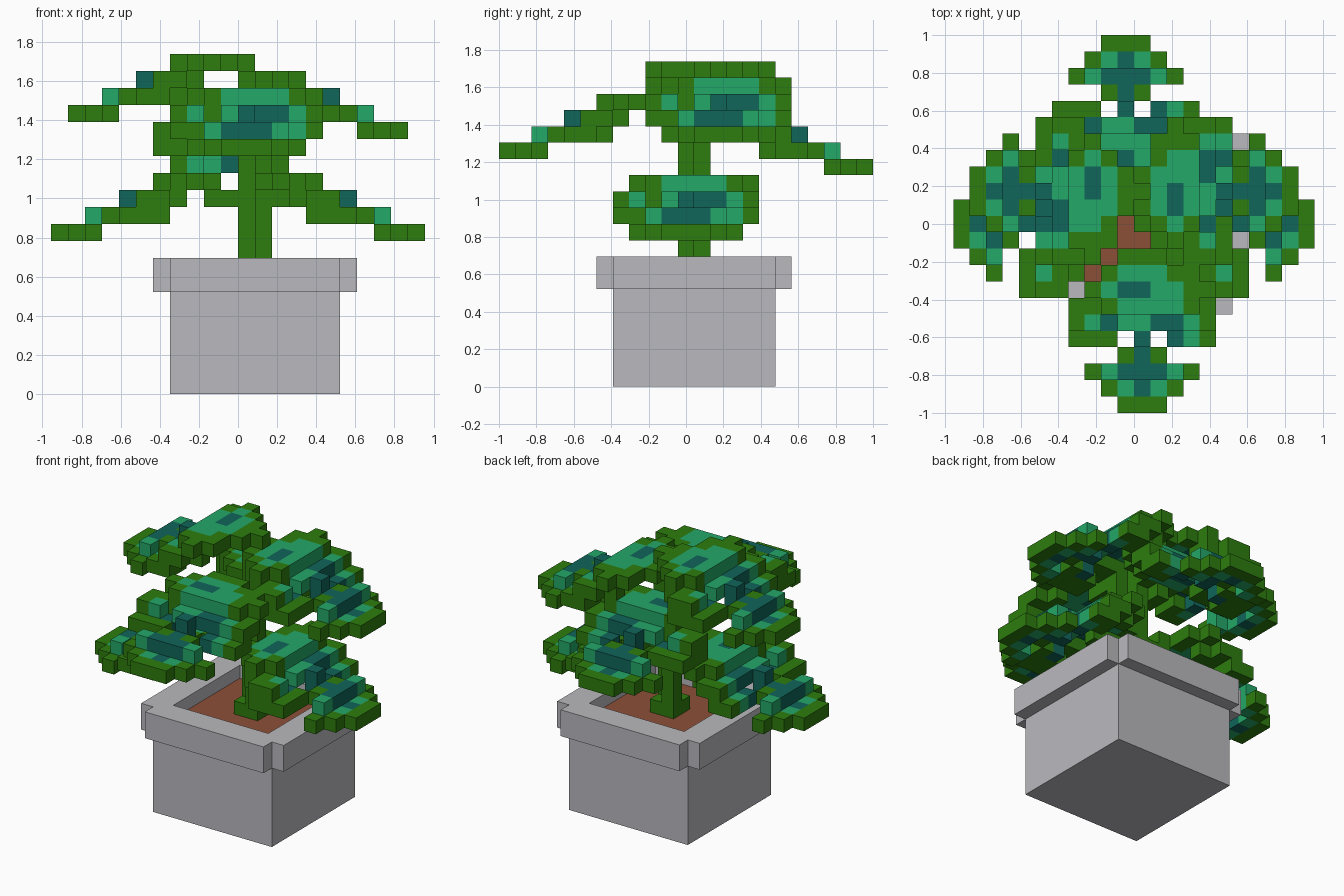
import bpy, bmesh
from mathutils import Vector

cube = bpy.data.objects.get("Cube")
if cube:
    bpy.data.objects.remove(cube, do_unlink=True)

V = 2 / 23                              # size of one block
ORIGIN = Vector((-11 * V, -1.0, 0.0))   # corner of the block grid


def srgb(h):
    out = []
    for k in (0, 2, 4):
        c = int(h[k:k + 2], 16) / 255
        out.append(c / 12.92 if c <= 0.04045 else ((c + 0.055) / 1.055) ** 2.4)
    return (*out, 1.0)


def material(name, h):
    m = bpy.data.materials.new(name)
    m.use_nodes = True
    m.diffuse_color = srgb(h)
    bsdf = next(n for n in m.node_tree.nodes if n.type == 'BSDF_PRINCIPLED')
    bsdf.inputs["Base Color"].default_value = srgb(h)
    bsdf.inputs["Roughness"].default_value = 0.9
    return m


MATS = {
    'G': material("leaf green", "2d7d0e"),
    'L': material("light leaf green", "24a868"),
    'B': material("deep teal", "10665a"),
    'P': material("pot grey", "bab9be"),
    'S': material("soil brown", "8c5038"),
}

# Outward direction and the four corners of each block side
SIDES = []
for axis in range(3):
    for s in (0, 1):
        a, b = (axis + 1) % 3, (axis + 2) % 3
        ring = [(0, 0), (1, 0), (1, 1), (0, 1)]
        if s == 0:
            ring.reverse()
        corners = []
        for p, q in ring:
            c = [0, 0, 0]
            c[axis], c[a], c[b] = s, p, q
            corners.append(tuple(c))
        d = [0, 0, 0]
        d[axis] = 2 * s - 1
        SIDES.append((tuple(d), corners))


def blocks(name, cells):
    """Object from a dict of block position -> colour key, outer faces only."""
    keys = sorted(set(cells.values()))
    me = bpy.data.meshes.new(name)
    for k in keys:
        me.materials.append(MATS[k])
    bm = bmesh.new()
    verts = {}
    for (x, y, z), key in cells.items():
        for d, corners in SIDES:
            if (x + d[0], y + d[1], z + d[2]) in cells:
                continue
            loop = []
            for c in corners:
                p = (x + c[0], y + c[1], z + c[2])
                if p not in verts:
                    verts[p] = bm.verts.new(ORIGIN + Vector(p) * V)
                loop.append(verts[p])
            bm.faces.new(loop).material_index = keys.index(key)
    bm.to_mesh(me)
    bm.free()
    ob = bpy.data.objects.new(name, me)
    bpy.context.collection.objects.link(ob)
    return ob


def box(name, lo, hi, key):
    """Plain box between two grid corners."""
    me = bpy.data.meshes.new(name)
    me.materials.append(MATS[key])
    bm = bmesh.new()
    bmesh.ops.create_cube(bm, size=1)
    lo, hi = Vector(lo), Vector(hi)
    for v in bm.verts:
        t = v.co + Vector((0.5, 0.5, 0.5))
        v.co = ORIGIN + Vector([lo[k] + t[k] * (hi[k] - lo[k]) for k in range(3)]) * V
    bm.to_mesh(me)
    bm.free()
    ob = bpy.data.objects.new(name, me)
    bpy.context.collection.objects.link(ob)


# Pot body, rim with notched corners, and sunken soil
box("pot_body", (7, 7, 0), (17, 17, 6), 'P')
rim = {}
for i in range(6, 18):
    for j in range(6, 18):
        corner = i in (6, 17) and j in (6, 17)
        inside = 8 <= i < 16 and 8 <= j < 16
        if not corner and not inside:
            rim[i, j, 6] = rim[i, j, 7] = 'P'
blocks("pot_rim", rim)
box("soil", (8, 8, 6), (16, 16, 7), 'S')

# Stem: square foot, two diagonal columns, short branches
stem = {(i, j, 7): 'G' for i in (11, 12) for j in (11, 12)}
for k in range(8, 18):
    stem[11, 12, k] = stem[12, 11, k] = 'G'
for cell in [(9, 12, 11), (10, 12, 11), (13, 11, 11), (14, 11, 11),
             (12, 10, 16), (12, 9, 16), (10, 12, 15), (10, 13, 15),
             (11, 13, 17), (11, 13, 18), (11, 12, 18), (11, 13, 19)]:
    stem[cell] = 'G'
blocks("stem", stem)

# Leaf pattern: (steps from tip, height step): colours across the width
LEAF = {
    (0, 0): "...GGG...",
    (1, 0): "..GLBLG..",
    (2, 0): ".GL...LG.",
    (2, 1): "..LBBBL..",
    (3, 1): "...GBG...",
    (4, 1): "GGG.B.BLG",
    (4, 2): "....B....",
    (5, 1): "GGB....GG",
    (5, 2): "GL.LLBBLG",
    (6, 1): "GG.......",
    (6, 2): "GGG....GG",
    (6, 3): "..GLLLLG.",
    (7, 2): ".GG....G.",
    (7, 3): ".GLBBLLGG",
    (8, 3): "..GLLLGG.",
    (9, 3): "...GGG...",
}


def leaf(name, axis, tip, inward, centre, z0, flip=1):
    cells = {}
    for (u, dz), row in LEAF.items():
        for n, key in enumerate(row):
            if key == '.':
                continue
            along, across = tip + inward * u, centre + flip * (n - 4)
            pos = (along, across) if axis == 'x' else (across, along)
            cells[pos[0], pos[1], z0 + dz] = key
    blocks(name, cells)


leaf("front_leaf", 'y', 0, 1, 11, 14)
leaf("back_leaf", 'y', 22, -1, 10, 13)
leaf("upper_left_leaf", 'x', 20, -1, 13, 15)
leaf("upper_right_leaf", 'x', 1, 1, 13, 16, flip=-1)
leaf("lower_left_leaf", 'x', 21, -1, 11, 9)
leaf("lower_right_leaf", 'x', 0, 1, 11, 9)
